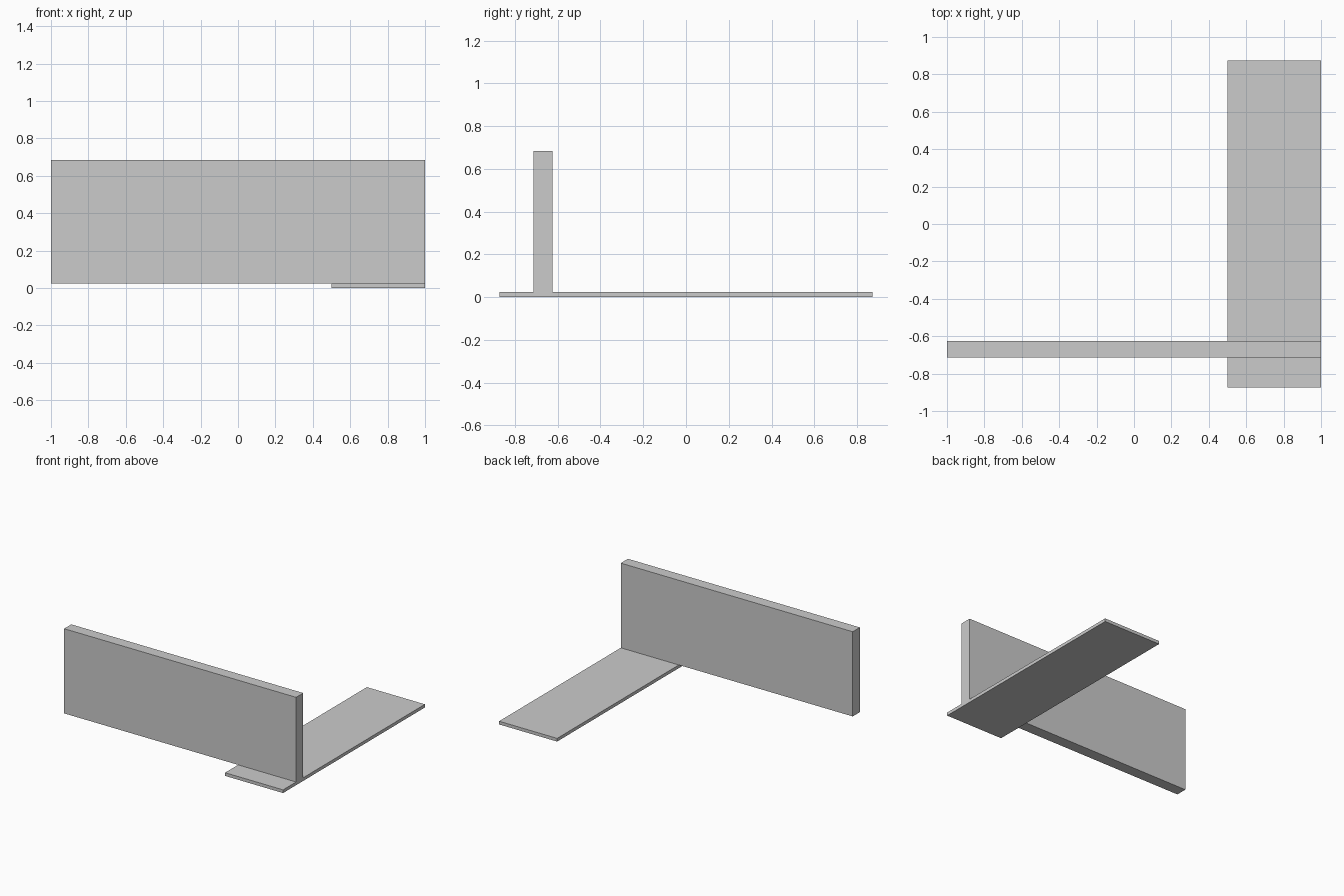
import bpy

if "Cube" in bpy.data.objects:
    bpy.data.objects.remove(bpy.data.objects["Cube"])


def box(name, x, y, z):
    """Axis-aligned box from (min, max) ranges."""
    lo, hi = zip(x, y, z)
    bpy.ops.mesh.primitive_cube_add(size=1, location=[(a + b) / 2 for a, b in zip(lo, hi)])
    ob = bpy.context.object
    ob.name = name
    ob.scale = [b - a for a, b in zip(lo, hi)]
    bpy.ops.object.transform_apply(location=False, rotation=False, scale=True)
    return ob


# Thin plate lying on the ground
box("base_plate", (0.5, 1.0), (-0.873, 0.873), (0.0, 0.025))

# Upright panel standing on the plate and overhanging to the left
box("upright_panel", (-1.0, 1.0), (-0.713, -0.625), (0.025, 0.685))
